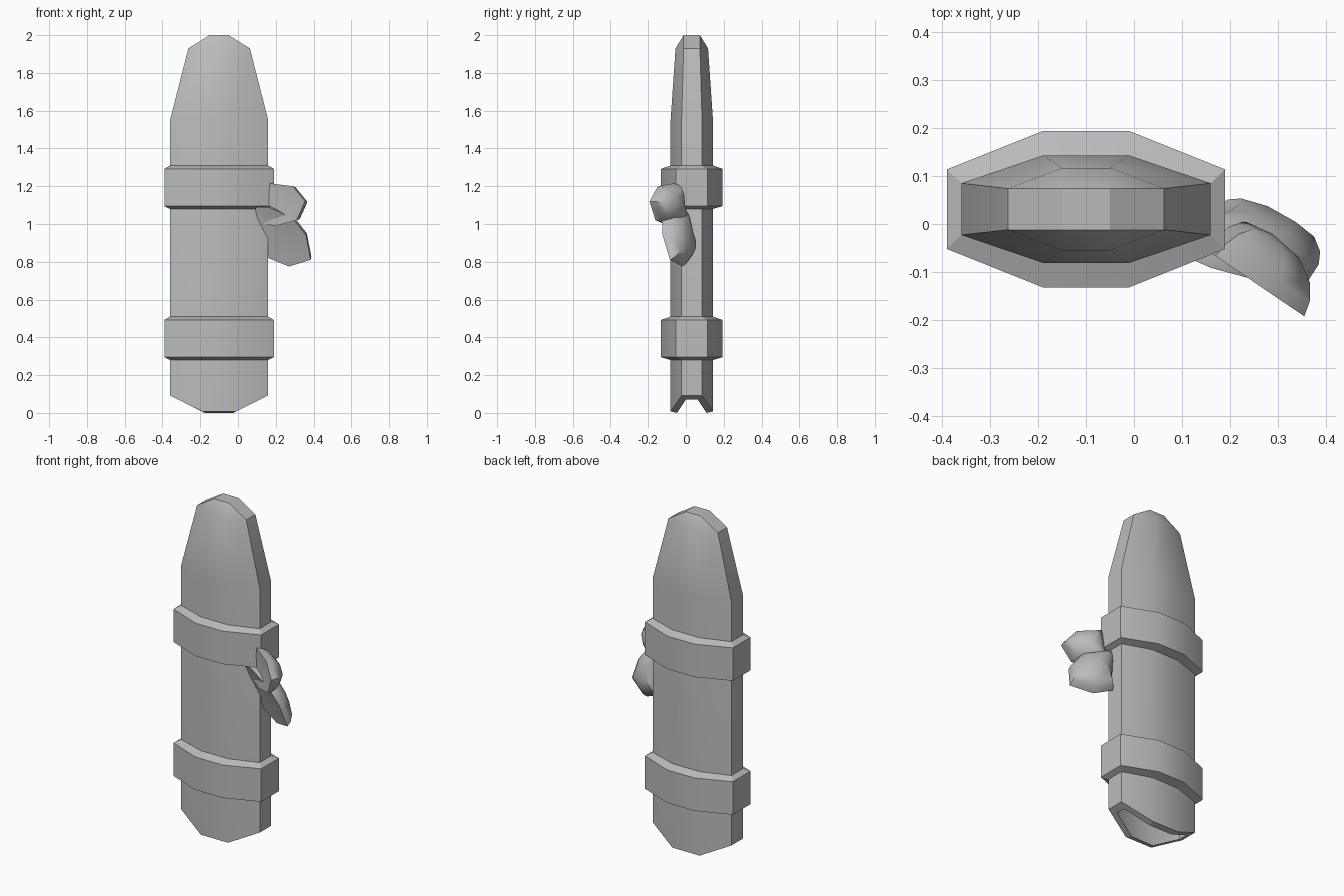
import bpy, bmesh, math
from mathutils import Vector

old = bpy.data.objects.get("Cube")
if old:
    bpy.data.objects.remove(old, do_unlink=True)

grey = bpy.data.materials.new("plain grey")
grey.use_nodes = True
GREY = (0.5, 0.5, 0.5, 1)
grey.diffuse_color = GREY
grey.node_tree.nodes["Principled BSDF"].inputs["Base Color"].default_value = GREY

CX, CY = -0.1, 0.031  # axis of the sheath


def finish(name, bm, angle):
    bmesh.ops.remove_doubles(bm, verts=bm.verts, dist=0.0005)
    bmesh.ops.recalc_face_normals(bm, faces=bm.faces)
    mesh = bpy.data.meshes.new(name)
    bm.to_mesh(mesh)
    bm.free()
    mesh.materials.append(grey)
    obj = bpy.data.objects.new(name, mesh)
    bpy.context.collection.objects.link(obj)
    bpy.ops.object.select_all(action='DESELECT')
    obj.select_set(True)
    bpy.context.view_layer.objects.active = obj
    bpy.ops.object.shade_smooth_by_angle(angle=math.radians(angle))
    return obj


def octagon(bm, w, s, f, d, z_side, z_front):
    """Flat eight-sided ring: side half width/depth, front half width/depth, heights."""
    pts = [(w, -s), (w, s), (f, d), (-f, d), (-w, s), (-w, -s), (-f, -d), (f, -d)]
    return [bm.verts.new((CX + x, CY + y, z_side if abs(x) == w else z_front))
            for x, y in pts]


def bridge(bm, a, b):
    n = len(a)
    for i in range(n):
        j = (i + 1) % n
        bm.faces.new((a[i], a[j], b[j], b[i]))


def cap(bm, r):
    for q in ((0, 1, 2, 7), (7, 2, 3, 6), (6, 3, 4, 5)):
        bm.faces.new([r[i] for i in q])


BODY = (0.26, 0.054, 0.09, 0.112)
INNER = (0.22, 0.03, 0.075, 0.078)
BAND = (0.29, 0.083, 0.09, 0.163)

# Hollow sheath, from the inner end, round the open rim and up to the tip
bm = bmesh.new()
rings = [octagon(bm, *p) for p in (
    (*INNER, 1.3, 1.3),
    (*INNER, 0.072, 0.0),
    (*BODY, 0.092, 0.008),
    (*BODY, 1.55, 1.55),
    (0.163, 0.043, 0.05, 0.086, 1.93, 1.93),
    (0.163, 0.043, 0.05, 0.043, 1.93, 2.0))]
for a, b in zip(rings, rings[1:]):
    bridge(bm, a, b)
cap(bm, rings[0])
cap(bm, rings[-1])
finish("sheath", bm, 25)

# Two chamfered bands
for name, z in (("lower_band", 0.28), ("upper_band", 1.08)):
    bm = bmesh.new()
    rings = [octagon(bm, *shape, z + h, z + h) for shape, h in
             ((BODY, 0), (BAND, 0.015), (BAND, 0.212), (BODY, 0.23))]
    for a, b in zip(rings, rings[1:]):
        bridge(bm, a, b)
    finish(name, bm, 25)


def petal(name, outline, plane, height):
    """Leaf with a shallow hollow front and a domed back; plane gives y from x and z."""
    y0, bx, bz = plane
    pts = [Vector((x, y0 + bx * x + bz * z, z)) for x, z in outline]
    centre = sum(pts, Vector()) / len(pts)
    normal = Vector((-bx, 1, -bz)).normalized()
    bm = bmesh.new()
    rings = []
    for scale, lift in ((1, 0), (0.95, 0.3), (0.8, 0.62), (0.5, 0.9)):
        rings.append([bm.verts.new(centre + (p - centre) * scale + normal * height * lift)
                      for p in pts])
    for a, b in zip(rings, rings[1:]):
        bridge(bm, a, b)
    for ring, lift in ((rings[0], 0.1), (rings[-1], 1)):
        tip = bm.verts.new(centre + normal * height * lift)
        for i, v in enumerate(ring):
            bm.faces.new((v, ring[(i + 1) % len(ring)], tip))
    finish(name, bm, 45)


# Pair of petals on the left side
petal("upper_petal",
      [(0.17, 1.215), (0.29, 1.2), (0.355, 1.12), (0.31, 1.02),
       (0.2, 0.99), (0.13, 1.0), (0.155, 1.1)],
      (0.049, -0.68, 0), 0.105)
petal("lower_petal",
      [(0.09, 1.09), (0.16, 1.09), (0.29, 1.03), (0.36, 0.94), (0.385, 0.81),
       (0.27, 0.775), (0.16, 0.82), (0.15, 0.9), (0.1, 1.04)],
      (0.4, -0.448, -0.385), 0.1)
